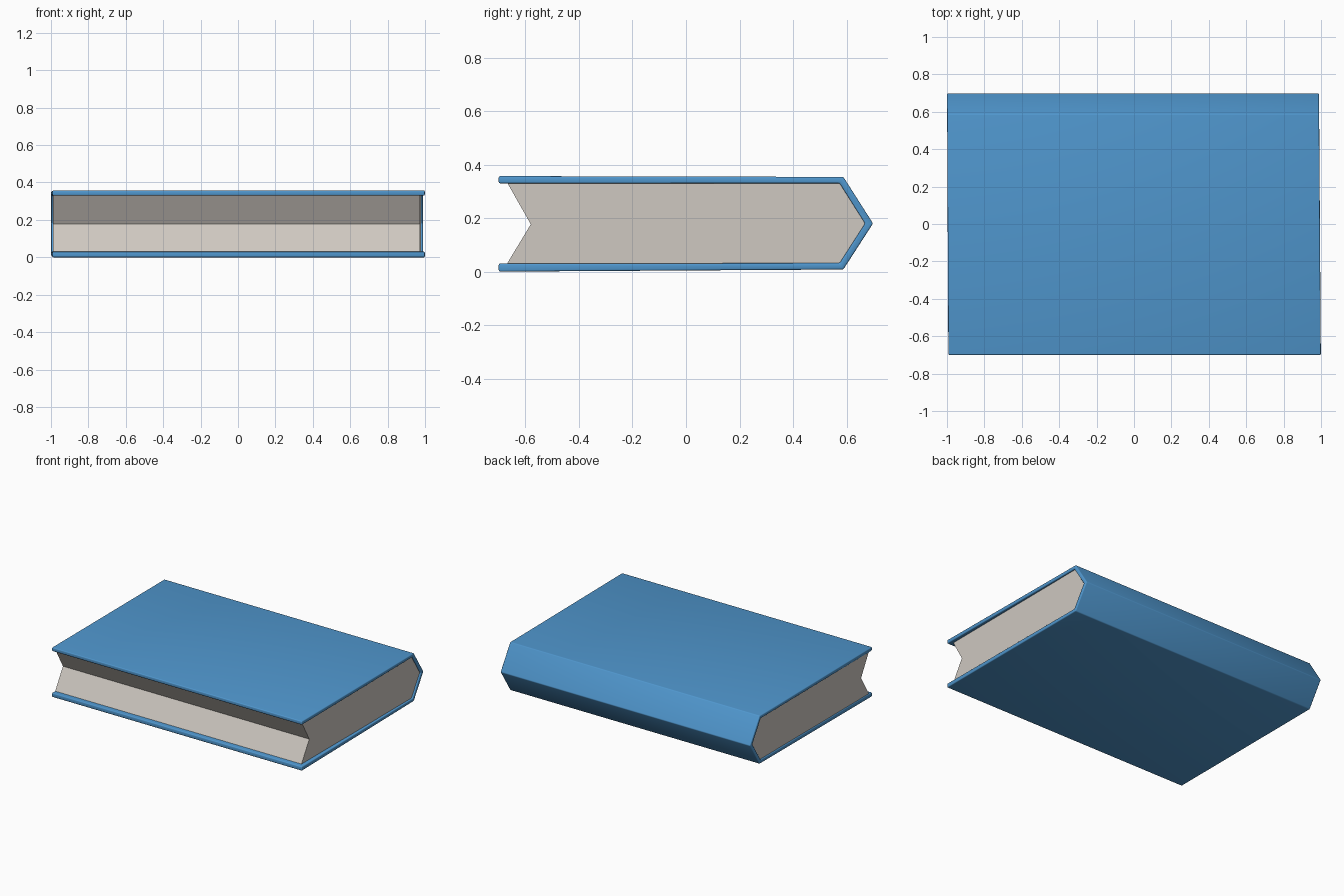
import bpy, bmesh, math

if "Cube" in bpy.data.objects:
    bpy.data.objects.remove(bpy.data.objects["Cube"])


def prism(name, profile, left, right, color=None, bevel=0.0):
    """Extrude a (y, z) profile along x; left/right give x at a given y."""
    bm = bmesh.new()
    ends = [[bm.verts.new((f(y), y, z)) for y, z in profile] for f in (left, right)]
    bm.faces.new(ends[0])
    bm.faces.new(list(reversed(ends[1])))
    n = len(profile)
    for i in range(n):
        j = (i + 1) % n
        bm.faces.new((ends[0][i], ends[1][i], ends[1][j], ends[0][j]))
    bmesh.ops.recalc_face_normals(bm, faces=bm.faces[:])
    mesh = bpy.data.meshes.new(name)
    bm.to_mesh(mesh)
    bm.free()
    obj = bpy.data.objects.new(name, mesh)
    bpy.context.collection.objects.link(obj)
    if color:
        mat = bpy.data.materials.new(name + "_material")
        mat.diffuse_color = color
        mat.use_nodes = True
        mat.node_tree.nodes["Principled BSDF"].inputs["Base Color"].default_value = mat.diffuse_color
        mesh.materials.append(mat)
    if bevel:
        mod = obj.modifiers.new("soft_edges", "BEVEL")
        mod.width = bevel
        mod.segments = 3
        mod.limit_method = "ANGLE"
        mod.angle_limit = math.radians(30)
        bpy.ops.object.select_all(action="DESELECT")
        bpy.context.view_layer.objects.active = obj
        obj.select_set(True)
        bpy.ops.object.modifier_apply(modifier=mod.name)
        bpy.ops.object.shade_smooth_by_angle(angle=math.radians(40))
    return obj


# Cover: two boards joined by a pointed spine, ends very slightly skewed
cover_profile = [
    (-0.70, 0.357), (0.588, 0.354), (0.699, 0.18), (0.588, 0.008), (-0.70, 0.0),
    (-0.70, 0.03), (0.574, 0.032), (0.669, 0.18), (0.574, 0.33), (-0.70, 0.33),
]
prism("cover", cover_profile,
      lambda y: -0.996 - 0.005 * y, lambda y: 0.994 - 0.007 * y,
      (0.08, 0.31, 0.62, 1), 0.006)

# Page block: notched fore edge, pointed back fitting the spine
page_profile = [
    (-0.668, 0.332), (0.574, 0.332), (0.669, 0.18), (0.574, 0.031),
    (-0.668, 0.031), (-0.58, 0.177),
]
prism("pages", page_profile,
      lambda y: -0.988, lambda y: 0.976 + 0.004 * y,
      (0.62, 0.58, 0.53, 1))
